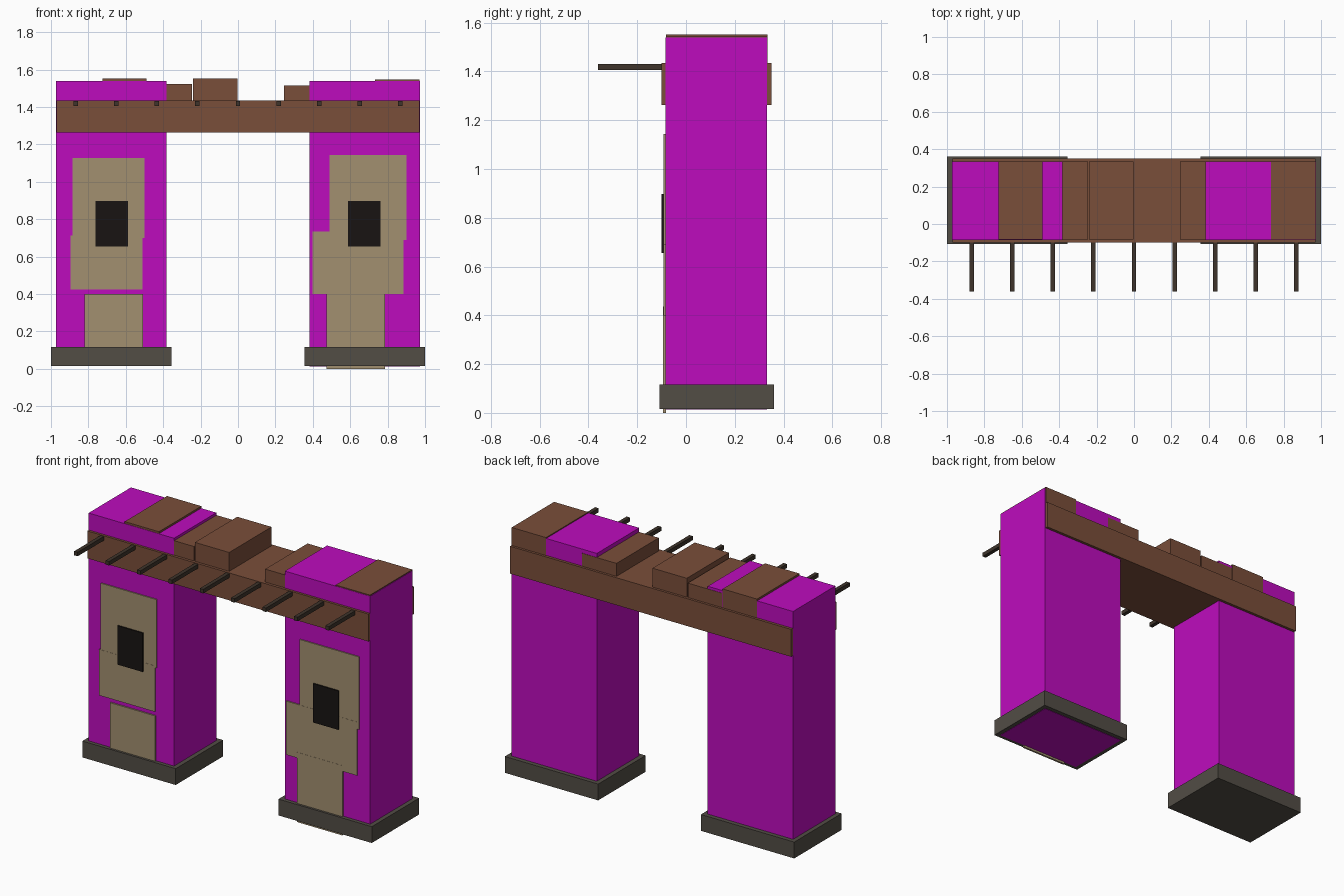
import bpy

if "Cube" in bpy.data.objects:
    bpy.data.objects.remove(bpy.data.objects["Cube"])


def lin(c):
    c /= 255
    return c / 12.92 if c <= 0.04045 else ((c + 0.055) / 1.055) ** 2.4


def material(name, r, g, b):
    m = bpy.data.materials.new(name)
    m.diffuse_color = (lin(r), lin(g), lin(b), 1)
    m.use_nodes = True
    m.node_tree.nodes["Principled BSDF"].inputs["Base Color"].default_value = m.diffuse_color
    return m


PLASTER = material("magenta_wall", 190, 12, 190)
WOOD = material("brown_clay", 122, 78, 58)
STONE = material("dark_stone", 82, 77, 69)
PATCH = material("tan_patch", 162, 144, 112)
BLACK = material("window_black", 24, 20, 18)
POLE = material("pole_dark", 62, 52, 43)


def box(name, x, y, z, mat):
    """Box from (min, max) ranges."""
    bpy.ops.mesh.primitive_cube_add(
        size=1, location=[(a + b) / 2 for a, b in (x, y, z)])
    o = bpy.context.object
    o.name = name
    o.scale = [b - a for a, b in (x, y, z)]
    bpy.ops.object.transform_apply(location=False, rotation=False, scale=True)
    o.data.materials.append(mat)


# Towers, plinths and windows
for side, s, bottom in (("left", -1, 0.03), ("right", 1, 0.013)):
    def span(a, b):
        return tuple(sorted((s * a, s * b)))
    box(side + "_tower", span(0.383, 0.973), (-0.085, 0.333), (bottom, 1.54), PLASTER)
    box(side + "_plinth", span(0.355, 1.0), (-0.108, 0.36), (0.015, 0.117), STONE)
    box(side + "_window", span(0.589, 0.763), (-0.1, -0.08), (0.655, 0.898), BLACK)

# Worn plaster patches on the front faces
patches = [
    ((-0.885, -0.50), (0.70, 1.128)),
    ((-0.896, -0.51), (0.425, 0.712)),
    ((-0.82, -0.508), (0.03, 0.40)),
    ((0.49, 0.90), (0.69, 1.144)),
    ((0.398, 0.886), (0.40, 0.735)),
    ((0.473, 0.787), (0.0, 0.436)),
]
for i, (x, z) in enumerate(patches):
    box("wall_patch", x, (-0.092 - 0.001 * (i % 3), -0.082), z, PATCH)

# Lintel bridging the towers
box("lintel", (-0.971, 0.971), (-0.1, 0.35), (1.263, 1.434), WOOD)

# Uneven parapet blocks
parapet = [(-0.725, -0.488, 1.552), (-0.483, -0.247, 1.524),
           (-0.24, -0.003, 1.552), (0.246, 0.483, 1.515), (0.733, 0.97, 1.546)]
for x0, x1, top in parapet:
    box("parapet_block", (x0, x1), (-0.083, 0.335), (1.42, top), WOOD)

# Projecting roof poles
for i in range(9):
    x = -0.868 + i * 0.217
    box("roof_pole", (x - 0.012, x + 0.012), (-0.36, -0.05), (1.406, 1.431), POLE)
